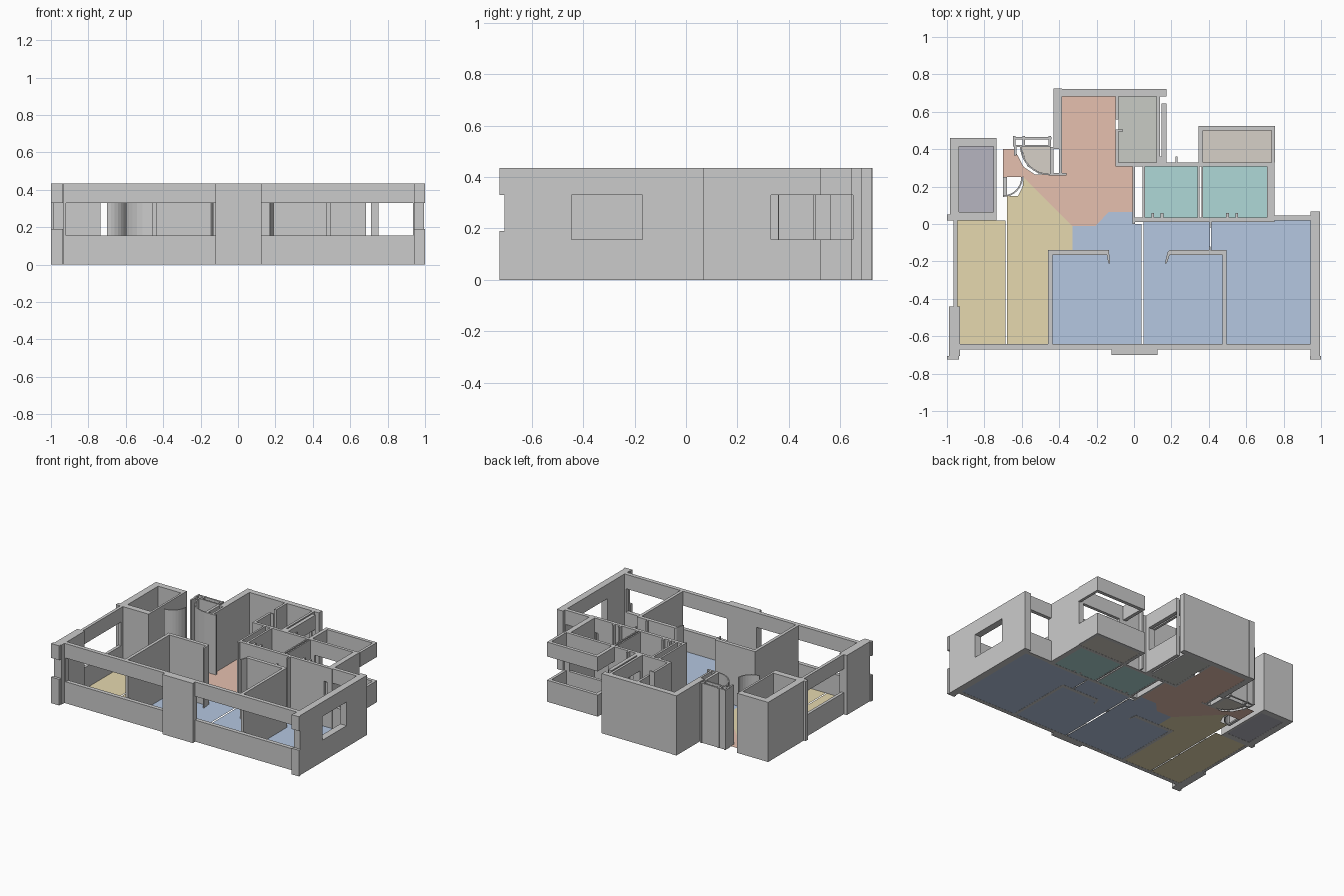
import bpy, bmesh, math

H, SILL, HEAD = 0.435, 0.157, 0.33


def make(name, bm):
    me = bpy.data.meshes.new(name)
    bm.to_mesh(me)
    bm.free()
    ob = bpy.data.objects.new(name, me)
    bpy.context.collection.objects.link(ob)
    return ob


def prism(bm, pts, z0, z1):
    f = bm.faces.new([bm.verts.new((x, y, z0)) for x, y in pts])
    r = bmesh.ops.extrude_face_region(bm, geom=[f])
    for v in r["geom"]:
        if isinstance(v, bmesh.types.BMVert):
            v.co.z = z1


def rect(x0, x1, y0, y1):
    return [(x0, y0), (x1, y0), (x1, y1), (x0, y1)]


def wall(name, x0, x1, y0, y1, openings=(), zs=((0, H),)):
    """Straight wall; each opening (a, b) along its long axis leaves sill and lintel."""
    bm = bmesh.new()
    along_x = (x1 - x0) > (y1 - y0)
    lo, hi = (x0, x1) if along_x else (y0, y1)
    cuts = []
    p = lo
    for a, b in openings:
        if a > p:
            cuts.append((p, a, zs))
        cuts.append((a, b, ((0, SILL), (HEAD, H))))
        p = b
    if p < hi:
        cuts.append((p, hi, zs))
    for a, b, levels in cuts:
        r = rect(a, b, y0, y1) if along_x else rect(x0, x1, a, b)
        for z0, z1 in levels:
            prism(bm, r, z0, z1)
    bmesh.ops.recalc_face_normals(bm, faces=bm.faces)
    return make(name, bm)


def outline(name, pts):
    bm = bmesh.new()
    prism(bm, pts, 0, H)
    bmesh.ops.recalc_face_normals(bm, faces=bm.faces)
    return make(name, bm)


def arc_wall(name, cx, cy, r, a0, a1, t=0.008, n=8):
    angs = [math.radians(a0 + (a1 - a0) * i / n) for i in range(n + 1)]
    pts = [(cx + r * math.cos(a), cy + r * math.sin(a)) for a in angs]
    pts += [(cx + (r - t) * math.cos(a), cy + (r - t) * math.sin(a)) for a in reversed(angs)]
    return outline(name, pts)


def floor(name, color, *polys):
    bm = bmesh.new()
    for p in polys:
        f = bm.faces.new([bm.verts.new((x, y, 0.001)) for x, y in p])
        f.normal_update()
        if f.normal.z < 0:
            f.normal_flip()
    ob = make(name, bm)
    m = bpy.data.materials.new(name + "_colour")
    m.diffuse_color = (*color, 1)
    ob.data.materials.append(m)


# front facade with two long windows and centre pier
wall("front_wall", -0.935, 0.945, -0.672, -0.642, [(-0.92, -0.12), (0.12, 0.935)])
wall("front_pier", -0.12, 0.125, -0.70, -0.655)

# end walls and notched corner blocks
wall("left_front_corner", -0.99, -0.93, -0.705, -0.44)
wall("left_wall", -0.965, -0.943, -0.44, 0.02, [(-0.44, 0.0)])
wall("right_wall", 0.945, 0.995, -0.705, 0.068, [(-0.445, -0.17)])
for side, x0, x1 in (("left", -1.0, -0.935), ("right", 0.94, 1.0)):
    wall(side + "_corner_cap", x0, x1, -0.725, -0.705, zs=((0, 0.19), (HEAD, H)))
wall("right_bedroom_back_wall", 0.75, 0.945, 0.018, 0.045, [(0.75, 0.94)])

# back left store room
wall("store_left_wall", -0.985, -0.935, 0.02, 0.46)
wall("store_right_wall", -0.75, -0.735, 0.02, 0.46)
wall("store_back_wall", -0.935, -0.75, 0.415, 0.46)
wall("store_front_wall", -0.935, -0.75, 0.02, 0.065)
wall("store_corner_tab", -1.0, -0.985, 0.02, 0.05)

# entrance: rails, curved door leaves and posts
wall("entrance_rail", -0.635, -0.45, 0.412, 0.422)
wall("entrance_frame", -0.64, -0.44, 0.452, 0.464)
arc_wall("entrance_arc", -0.45, 0.42, 0.16, 180, 270)
arc_wall("hall_arc", -0.70, 0.25, 0.105, 270, 360)
wall("hall_arc_sill", -0.70, -0.68, 0.15, 0.25, zs=((0, 0.01),))
for i, (x, y) in enumerate([(-0.64, 0.44), (-0.59, 0.44), (-0.45, 0.44), (-0.635, 0.39)]):
    wall("entrance_post_%d" % i, x - 0.006, x + 0.006, y - 0.025, y + 0.03)
wall("entrance_jamb", -0.45, -0.43, 0.265, 0.412)
wall("entrance_jamb_side", -0.40, -0.385, 0.265, 0.40)
wall("entrance_jamb_foot", -0.45, -0.36, 0.258, 0.272)

# kitchen block at the back
wall("kitchen_left_wall", -0.43, -0.385, 0.40, 0.725)
wall("kitchen_back_wall", -0.385, 0.175, 0.682, 0.722)
wall("kitchen_divider_rear", -0.10, -0.083, 0.56, 0.682)
wall("kitchen_divider_front", -0.10, -0.083, 0.31, 0.505)
wall("kitchen_door_leaf", -0.09, -0.06, 0.495, 0.505)
wall("utility_inner_window", 0.12, 0.138, 0.33, 0.682, [(0.36, 0.65)])
wall("utility_outer_window", 0.148, 0.175, 0.36, 0.645, [(0.361, 0.644)])
wall("utility_window_end", 0.138, 0.175, 0.33, 0.36)

# bathrooms
wall("bath_back_wall", -0.10, 0.75, 0.308, 0.33, [(0.40, 0.71)])
wall("bath_front_wall", 0.0, 0.75, 0.012, 0.036, [(0.685, 0.71)])
wall("bath_left_lining", 0.045, 0.06, 0.036, 0.308)
wall("kitchen_right_wall", -0.008, 0.006, 0.0, 0.308)
wall("bath_divider_left", 0.34, 0.35, 0.036, 0.308)
wall("bath_divider_right", 0.36, 0.37, 0.036, 0.308)
wall("bath_right_wall", 0.712, 0.75, 0.036, 0.308)
wall("bath_vent_post", 0.222, 0.232, 0.33, 0.36)
for i, x in enumerate((0.10, 0.15, 0.50, 0.55)):
    wall("bath_door_jamb_%d" % i, x - 0.007, x + 0.007, 0.036, 0.06)

# balcony parapet and upper band
bands = ((0, SILL), (HEAD, H))
wall("balcony_left", 0.345, 0.37, 0.33, 0.50, zs=bands)
wall("balcony_right", 0.735, 0.755, 0.33, 0.50, zs=bands)
wall("balcony_back", 0.345, 0.755, 0.50, 0.525, zs=bands)

# bedroom partitions with angled door ends
wall("left_partition", -0.46, -0.437, -0.642, -0.14)
wall("left_partition_back", -0.437, -0.145, -0.167, -0.14)
outline("left_door_end", [(-0.145, -0.14), (-0.145, -0.167), (-0.137, -0.21), (-0.127, -0.21), (-0.135, -0.14)])
wall("right_partition", 0.473, 0.495, -0.642, -0.14)
wall("right_partition_back", 0.19, 0.473, -0.167, -0.14)
outline("right_door_end", [(0.19, -0.14), (0.18, -0.15), (0.165, -0.21), (0.175, -0.21), (0.19, -0.167)])
wall("corridor_jamb", 0.40, 0.41, -0.14, -0.12)
wall("corridor_jamb_back", 0.405, 0.415, -0.02, 0.012)

# coloured room floors, split by narrow joints
floor("bedroom_floor", (0.46, 0.57, 0.75),
      [(-0.437, -0.642), (0.04, -0.642), (0.04, 0.0), (-0.005, 0.0), (-0.005, 0.065),
       (-0.135, 0.065), (-0.205, -0.01), (-0.33, -0.01), (-0.33, -0.15), (-0.437, -0.167)],
      [(0.05, -0.642), (0.473, -0.642), (0.473, -0.15), (0.405, -0.14), (0.405, 0.015), (0.05, 0.015)],
      [(0.495, -0.642), (0.945, -0.642), (0.945, 0.02), (0.412, 0.02), (0.412, -0.14), (0.495, -0.14)])
floor("living_floor", (0.79, 0.69, 0.43),
      rect(-0.943, -0.688, -0.642, 0.02),
      [(-0.68, -0.642), (-0.46, -0.642), (-0.46, -0.14), (-0.33, -0.14), (-0.33, -0.01),
       (-0.59, 0.25), (-0.595, 0.2), (-0.62, 0.15), (-0.68, 0.15)])
floor("kitchen_floor", (0.79, 0.53, 0.43),
      [(-0.385, 0.682), (-0.10, 0.682), (-0.10, 0.31), (-0.008, 0.31), (-0.008, 0.065),
       (-0.135, 0.065), (-0.205, -0.01), (-0.33, -0.01), (-0.59, 0.25), (-0.70, 0.25),
       (-0.70, 0.40), (-0.64, 0.40), (-0.59, 0.305), (-0.53, 0.265), (-0.385, 0.265)])
floor("utility_floor", (0.58, 0.60, 0.56), rect(-0.083, 0.12, 0.33, 0.682))
floor("bath_floor", (0.43, 0.69, 0.68), rect(0.06, 0.34, 0.036, 0.308), rect(0.37, 0.712, 0.036, 0.308))
floor("balcony_floor", (0.67, 0.63, 0.57), rect(0.37, 0.735, 0.33, 0.50),
      [(-0.45, 0.412), (-0.605, 0.412), (-0.57, 0.31), (-0.51, 0.27), (-0.45, 0.262)])
floor("store_floor", (0.47, 0.46, 0.53), rect(-0.935, -0.75, 0.065, 0.415))
